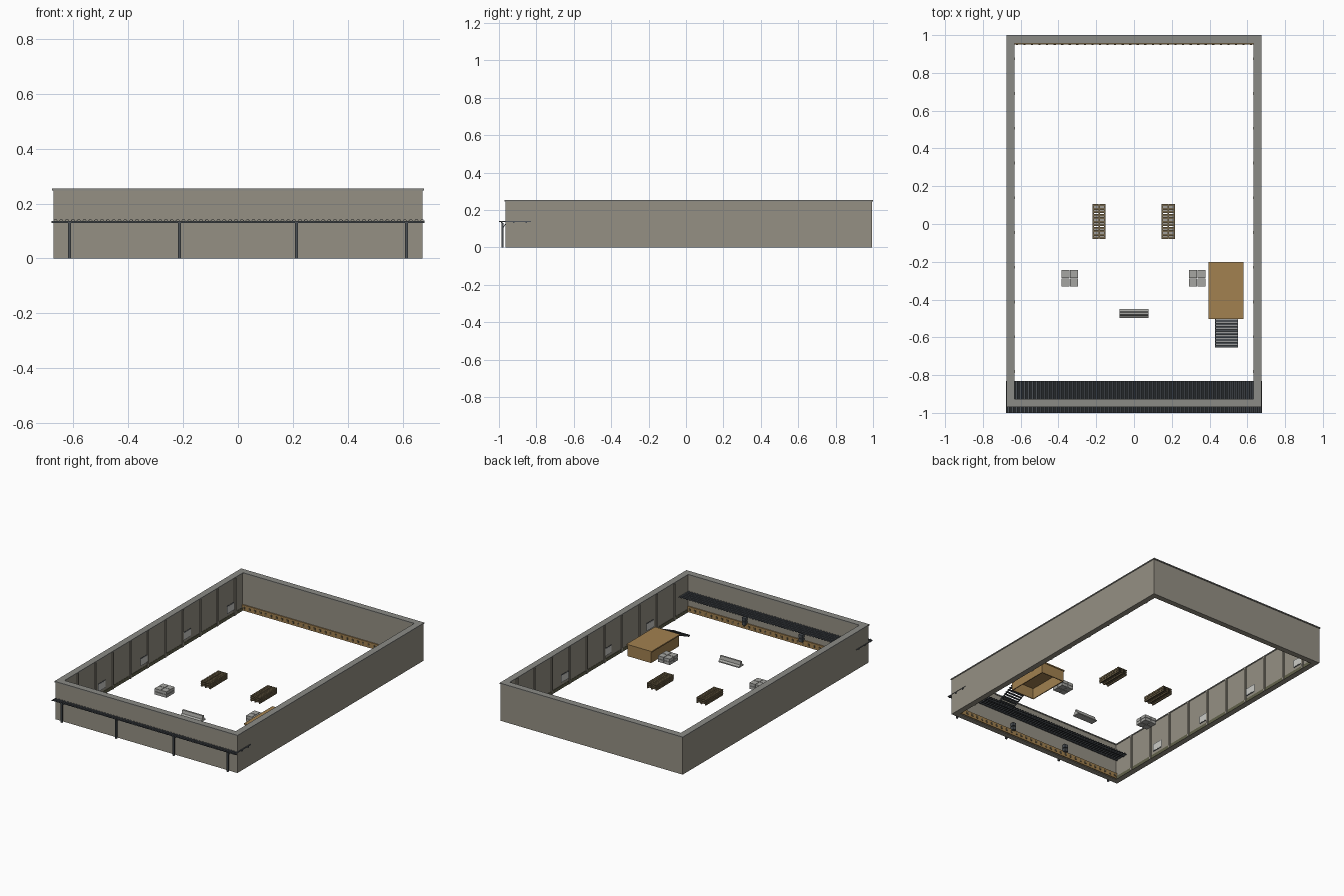
import bpy, bmesh, math
from mathutils import Matrix, Vector

if "Cube" in bpy.data.objects:
    bpy.data.objects.remove(bpy.data.objects["Cube"])


def mat(name, r, g, b):
    m = bpy.data.materials.new(name)
    m.diffuse_color = (r, g, b, 1)
    m.use_nodes = True
    m.node_tree.nodes["Principled BSDF"].inputs["Base Color"].default_value = m.diffuse_color
    return m


WALL = mat("plaster", .30, .28, .23)
CAP = mat("coping_grey", .26, .26, .24)
STEEL = mat("dark_steel", .07, .08, .09)
WOOD = mat("wood", .36, .22, .08)
DARKWOOD = mat("dark_wood", .17, .13, .07)
OLIVE = mat("olive_skirt", .12, .12, .07)
PALE = mat("pale_panel", .60, .60, .57)
STONE = mat("concrete", .38, .38, .36)


def mesh(name, bm, m):
    bmesh.ops.recalc_face_normals(bm, faces=bm.faces)
    me = bpy.data.meshes.new(name)
    bm.to_mesh(me)
    bm.free()
    me.materials.append(m)
    ob = bpy.data.objects.new(name, me)
    bpy.context.collection.objects.link(ob)
    return ob


def boxes(name, spans, m):
    """One object from several boxes, each (x0, x1, y0, y1, z0, z1)."""
    bm = bmesh.new()
    for x0, x1, y0, y1, z0, z1 in spans:
        c = Vector(((x0 + x1) / 2, (y0 + y1) / 2, (z0 + z1) / 2))
        s = Matrix.Diagonal((x1 - x0, y1 - y0, z1 - z0, 1))
        bmesh.ops.create_cube(bm, size=1, matrix=Matrix.Translation(c) @ s)
    return mesh(name, bm, m)


def extrude(name, pts, direction, m):
    """Closed profile pushed along a direction."""
    bm = bmesh.new()
    f = bm.faces.new([bm.verts.new(p) for p in pts])
    r = bmesh.ops.extrude_face_region(bm, geom=[f])
    vs = [v for v in r["geom"] if isinstance(v, bmesh.types.BMVert)]
    bmesh.ops.translate(bm, verts=vs, vec=direction)
    return mesh(name, bm, m)


def ring(name, x, y0, y1, t, z0, z1, m):
    """Rectangular frame with open middle."""
    bm = bmesh.new()
    o = [(-x, y0), (x, y0), (x, y1), (-x, y1)]
    i = [(-x + t, y0 + t), (x - t, y0 + t), (x - t, y1 - t), (-x + t, y1 - t)]
    v = [[bm.verts.new((*p, z)) for p in loop]
         for loop, z in ((o, z0), (o, z1), (i, z1), (i, z0))]
    for k in range(4):
        a, b = v[k], v[(k + 1) % 4]
        for j in range(4):
            n = (j + 1) % 4
            bm.faces.new((a[j], a[n], b[n], b[j]))
    return mesh(name, bm, m)


# hall walls and coping
ring("hall_walls", .672, -.966, .994, .036, 0, .247, WALL)
ring("wall_coping", .676, -.97, 1.0, .044, .247, .254, CAP)

# inner side walls: pilasters, skirting and small panels
pil, skirt, panels, frames = [], [], [], []
for s in (-1, 1):
    def side(d0, d1, *r):
        a, b = sorted((s * (.637 - d0), s * (.637 - d1)))
        return (a, b, *r)
    for k in range(10):
        y = .875 - k * .184
        pil.append(side(0, .007, y - .007, y + .007, 0, .247))
    skirt.append(side(0, .003, -.93, .958, 0, .022))
    for y in (-.53, -.08, .37, .83):
        panels.append(side(0, .004, y - .036, y + .036, .045, .088))
        frames.append(side(0, .003, y - .04, y + .04, .041, .092))
boxes("wall_pilasters", pil, WALL)
boxes("side_skirting", skirt, OLIVE)
boxes("wall_panels", panels, PALE)
boxes("panel_frames", frames, STEEL)

# timber bumper boards on the two end walls, with cleats
for name, y, d in (("back", .958, -1), ("front", -.93, 1)):
    def span(a, b):
        return sorted((y + d * a, y + d * b))
    boxes(name + "_bumper_board",
          [(-.636, .636, *span(0, .007), .004, .042)], WOOD)
    boxes(name + "_bumper_cleats",
          [(x - .006, x + .006, *span(.006, .011), .016, .03)
           for x in [-.62 + k * .04 for k in range(32)]], DARKWOOD)
boxes("front_wall_boxes", [(x - .012, x + .012, -.93, -.905, z, z + .022)
                           for x in (-.21, .21) for z in (.035, .062)], STEEL)

# corrugated canopy running through the front wall
n, X, prof = 64, .678, []
p = 2 * X / n
for k in range(n):
    x = -X + k * p
    prof += [(x, .137), (x + .3 * p, .137), (x + .45 * p, .142), (x + .85 * p, .142)]
prof.append((X, .137))
bm = bmesh.new()
rows = [[bm.verts.new((x, y, z)) for x, z in prof] for y in (-1.0, -.83)]
for a in range(len(prof) - 1):
    bm.faces.new((rows[0][a], rows[0][a + 1], rows[1][a + 1], rows[1][a]))
canopy = mesh("canopy_sheet", bm, STEEL)
sol = canopy.modifiers.new("thickness", "SOLIDIFY")
sol.thickness = .002
boxes("canopy_purlins", [(-X, X, y - .004, y + .004, .130, .137)
                         for y in (-.985, -.92, -.855)], STEEL)

# canopy posts with diagonal braces
PX = (-.613, -.213, .213, .613)
boxes("canopy_posts", [(x - .005, x + .005, -.987, -.975, 0, .132) for x in PX], STEEL)
for k, x in enumerate(PX):
    extrude(f"post_brace_{k + 1}",
            [(x - .003, -.979, .10), (x - .003, -.963, .124),
             (x - .003, -.963, .131), (x - .003, -.979, .107)], (.006, 0, 0), STEEL)

# timber platform: thin skirts, open underneath
boxes("platform_top", [(.395, .58, -.502, -.2, .072, .08)], WOOD)
boxes("platform_skirts", [(.4, .575, -.498, -.492, 0, .072), (.4, .575, -.21, -.204, 0, .072),
                          (.4, .406, -.492, -.21, 0, .072), (.569, .575, -.492, -.21, 0, .072)], WOOD)

# open-tread stair
N = 10
boxes("stair_treads", [(.428, .55, -.655 + k * .0168, -.641 + k * .0168,
                        .004 + k * .0078, .008 + k * .0078) for k in range(N)], STEEL)
for k, x in enumerate((.43, .544)):
    extrude(f"stair_stringer_{k + 1}",
            [(x, -.655, 0), (x, -.642, 0), (x, -.492, .068), (x, -.492, .076)],
            (.004, 0, 0), STEEL)

# block stacks, two by two in two layers
for name, cx in (("left", -.34), ("right", .335)):
    boxes(name + "_block_stack",
          [(cx + i * .0225 - .021, cx + i * .0225 + .021,
            -.2875 + j * .0225 - .021, -.2875 + j * .0225 + .021, z, z + .019)
           for i in (-1, 1) for j in (-1, 1) for z in (0, .021)], STONE)

# pallet stacks: slatted decks on runners
for name, cx in (("left", -.185), ("right", .181)):
    slats, runners = [], []
    for z in (0, .013, .026):
        for dx in (-.031, 0, .031):
            runners.append((cx + dx - .004, cx + dx + .004, -.078, .103, z, z + .008))
        for k in range(11):
            y = -.08 + k * .0172
            for a, b in ((-.035, -.002), (.002, .035)):
                slats.append((cx + a, cx + b, y, y + .0128, z + .008, z + .0115))
    boxes(name + "_pallet_slats", slats, DARKWOOD)
    boxes(name + "_pallet_runners", runners, DARKWOOD)

# concrete barrier
half = [(.024, 0), (.024, .007), (.011, .015), (.006, .036)]
prof = half + [(-a, z) for a, z in reversed(half)]
extrude("concrete_barrier", [(-.076, -.474 + a, z) for a, z in prof], (.152, 0, 0), STONE)
